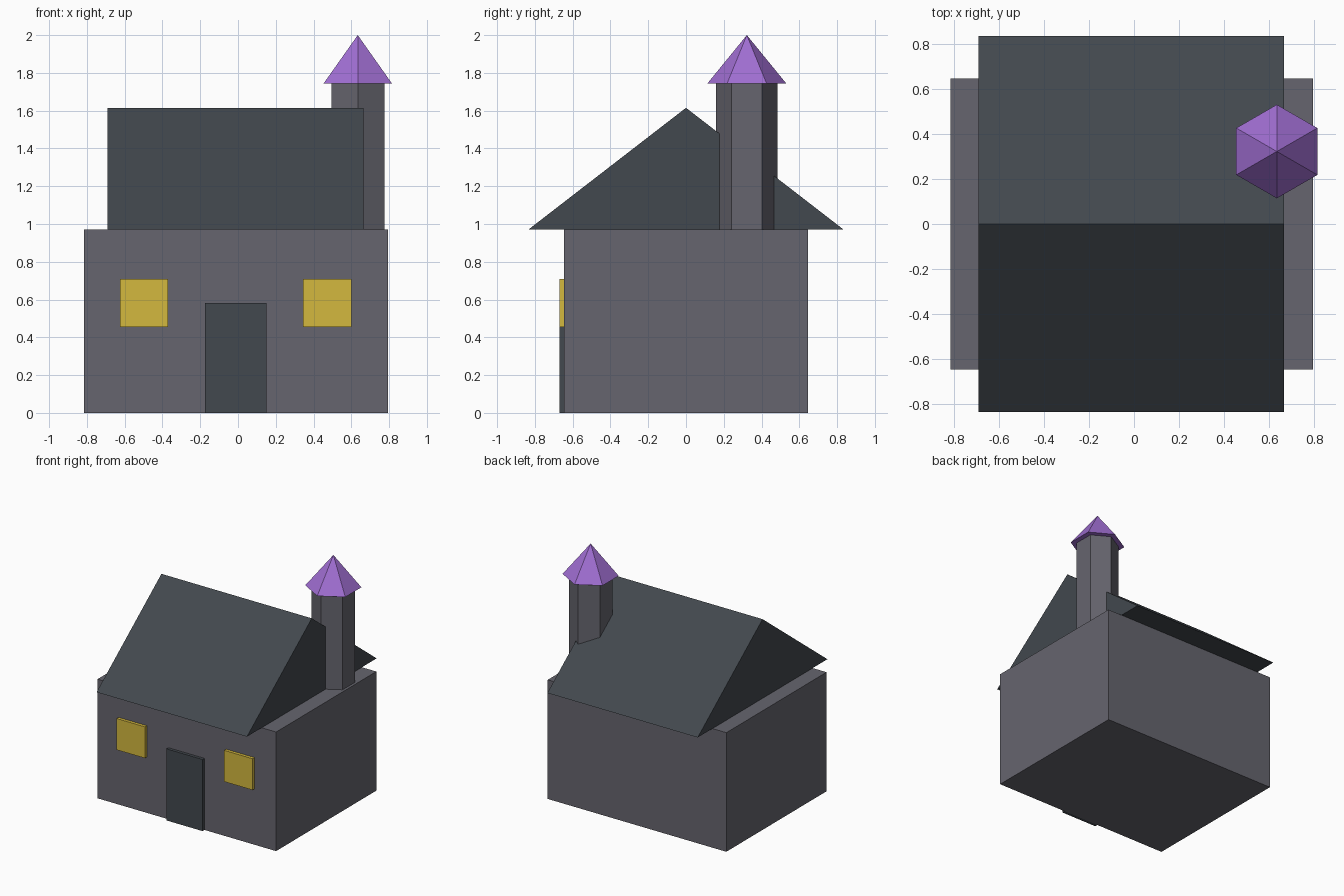
import bpy, bmesh, math

if "Cube" in bpy.data.objects:
    bpy.data.objects.remove(bpy.data.objects["Cube"])


def material(name, rgb):
    """Flat colour given as sRGB 0-255, stored as linear."""
    m = bpy.data.materials.new(name)
    lin = [(c / 255 / 12.92 if c < 11 else ((c / 255 + 0.055) / 1.055) ** 2.4) for c in rgb]
    m.diffuse_color = (*lin, 1)
    m.use_nodes = True
    m.node_tree.nodes["Principled BSDF"].inputs["Base Color"].default_value = m.diffuse_color
    return m


STONE = material("grey_stone", (102, 101, 110))
SLATE = material("dark_slate", (66, 72, 78))
GOLD = material("window_yellow", (212, 184, 62))
PURPLE = material("purple_tile", (160, 110, 210))


def finish(name, bm, mat):
    bmesh.ops.recalc_face_normals(bm, faces=bm.faces)
    mesh = bpy.data.meshes.new(name)
    bm.to_mesh(mesh)
    bm.free()
    mesh.materials.append(mat)
    obj = bpy.data.objects.new(name, mesh)
    bpy.context.collection.objects.link(obj)
    return obj


def box(name, x, y, z, mat):
    """Box from (min, max) pairs."""
    bm = bmesh.new()
    bmesh.ops.create_cube(bm, size=1)
    for v in bm.verts:
        v.co = [r[0] if c < 0 else r[1] for c, r in zip(v.co, (x, y, z))]
    return finish(name, bm, mat)


def prism(name, profile, x0, x1, mat):
    """Extrude a (y, z) profile along x."""
    bm = bmesh.new()
    face = bm.faces.new([bm.verts.new((x0, y, z)) for y, z in profile])
    ext = bmesh.ops.extrude_face_region(bm, geom=[face])
    for v in ext["geom"]:
        if isinstance(v, bmesh.types.BMVert):
            v.co.x = x1
    return finish(name, bm, mat)


def hexagon(name, r_low, r_top, z0, z1, mat):
    """Six-sided column or cone on the chimney axis, corners facing +-y."""
    bm = bmesh.new()
    bmesh.ops.create_cone(bm, cap_ends=True, segments=6, radius1=r_low,
                          radius2=r_top, depth=z1 - z0)
    if r_top == 0:
        bmesh.ops.remove_doubles(bm, verts=bm.verts, dist=1e-5)
    # Put a corner on the y axis whatever the starting angle
    v = max((v for v in bm.verts if v.co.z < 0), key=lambda v: v.co.y)
    turn = math.pi / 2 - math.atan2(v.co.y, v.co.x)
    c, s = math.cos(turn), math.sin(turn)
    for v in bm.verts:
        x, y, z = v.co
        v.co = (c * x - s * y + 0.634, s * x + c * y + 0.322, z + (z0 + z1) / 2)
    return finish(name, bm, mat)


# House body and gabled roof
box("walls", (-0.815, 0.795), (-0.645, 0.645), (0, 0.97), STONE)
prism("roof", [(-0.835, 0.97), (0.835, 0.97), (0, 1.615)], -0.69, 0.665, SLATE)

# Door and windows on the front
front = (-0.67, -0.64)
box("door", (-0.175, 0.15), front, (0, 0.583), SLATE)
for side, x in (("left", -0.625), ("right", 0.345)):
    box(side + "_window", (x, x + 0.255), front, (0.455, 0.71), GOLD)

# Corner turret with pointed cap
hexagon("turret", 0.162, 0.162, 0.96, 1.75, STONE)
hexagon("turret_cap", 0.208, 0, 1.745, 2.0, PURPLE)
